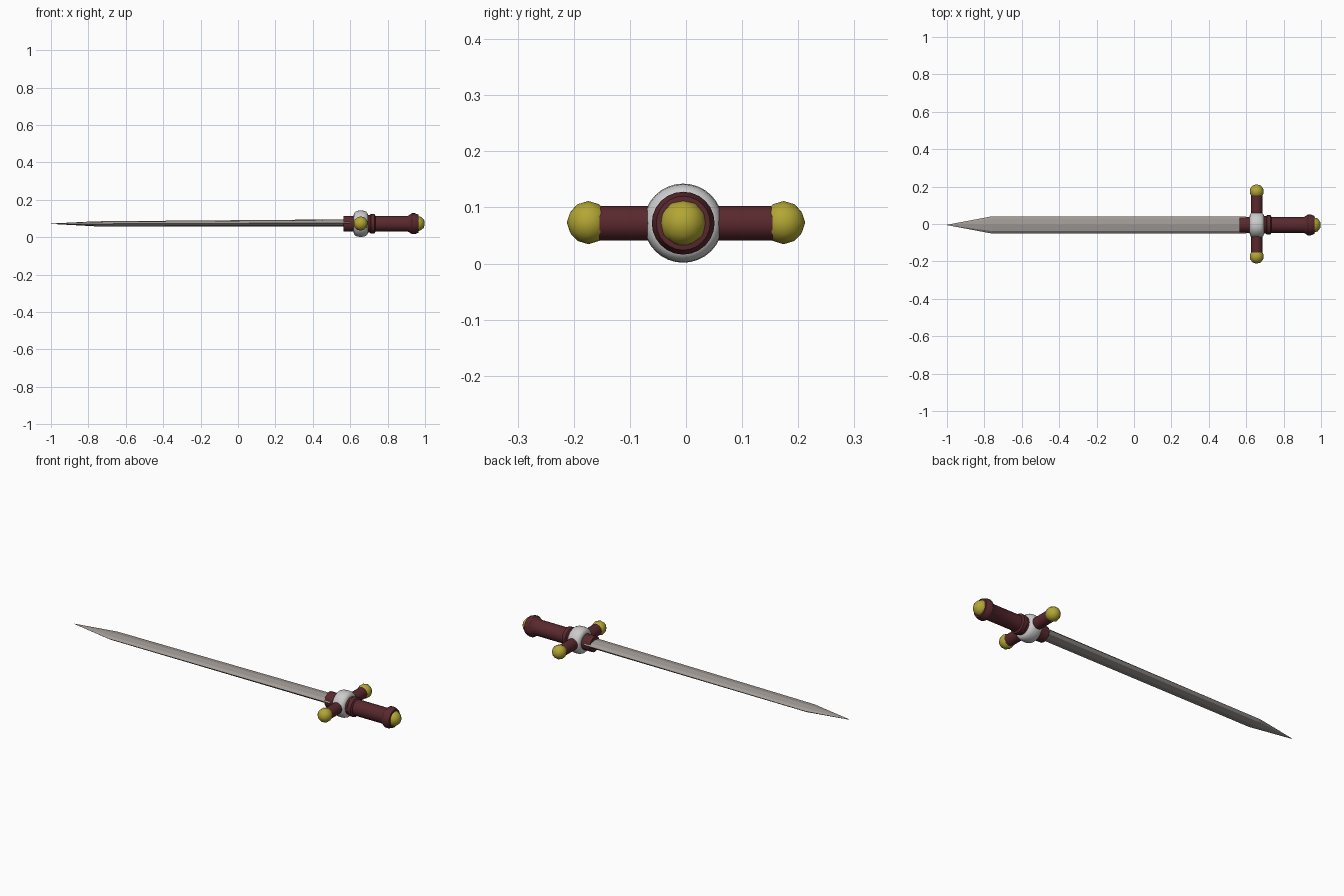
import bpy, bmesh, math
from mathutils import Matrix

if "Cube" in bpy.data.objects:
    bpy.data.objects.remove(bpy.data.objects["Cube"])

AXIS_Y, AXIS_Z = -0.005, 0.072


def material(name, rgb):
    m = bpy.data.materials.new(name)
    m.diffuse_color = (*rgb, 1)
    m.use_nodes = True
    m.node_tree.nodes["Principled BSDF"].inputs["Base Color"].default_value = m.diffuse_color
    return m


leather = material("dark_red", (0.10, 0.022, 0.027))
gold = material("gold", (0.45, 0.38, 0.035))
steel = material("steel", (0.36, 0.33, 0.31))
silver = material("silver", (0.62, 0.62, 0.62))


def finish(bm, name, mat, smooth=True):
    bmesh.ops.recalc_face_normals(bm, faces=bm.faces)
    me = bpy.data.meshes.new(name)
    bm.to_mesh(me)
    bm.free()
    me.materials.append(mat)
    ob = bpy.data.objects.new(name, me)
    bpy.context.collection.objects.link(ob)
    if smooth:
        bpy.ops.object.select_all(action='DESELECT')
        ob.select_set(True)
        bpy.context.view_layer.objects.active = ob
        bpy.ops.object.shade_smooth_by_angle(angle=math.radians(32))
    return ob


def loft(name, rings, mat, smooth=True):
    """Skin closed rings of points and cap both ends."""
    bm = bmesh.new()
    loops = [[bm.verts.new(p) for p in ring] for ring in rings]
    n = len(loops[0])
    for a, b in zip(loops, loops[1:]):
        for i in range(n):
            j = (i + 1) % n
            bm.faces.new((a[i], a[j], b[j], b[i]))
    bm.faces.new(loops[0])
    bm.faces.new(loops[-1])
    return finish(bm, name, mat, smooth)


def section(x, ry, rz, z=AXIS_Z, n=24):
    return [(x, AXIS_Y + ry * math.cos(t), z + rz * math.sin(t))
            for t in (2 * math.pi * i / n for i in range(n))]


def lathe(name, profile, mat, n=24):
    return loft(name, [section(x, r, r, n=n) for x, r in profile], mat)


def ball(name, loc, r, mat):
    bm = bmesh.new()
    bmesh.ops.create_icosphere(bm, subdivisions=2, radius=r,
                               matrix=Matrix.Translation(loc))
    return finish(bm, name, mat)


# Blade: flattened eight-sided section, slightly tapering, then the point
loft("blade", [section(0.60, 0.046, 0.019, 0.0765, 8),
               section(-0.76, 0.046, 0.0135, 0.0715, 8),
               section(-1.0, 0.001, 0.001, 0.072, 8)], steel, smooth=False)

# Sleeve around the blade root
lathe("blade_sleeve", [(0.564, 0.042), (0.64, 0.042)], leather)

# Rounded silver hub
lathe("hub", [(0.618, 0.045), (0.62, 0.056), (0.627, 0.064), (0.638, 0.069),
              (0.656, 0.0705), (0.674, 0.069), (0.686, 0.064),
              (0.693, 0.056), (0.695, 0.045)], silver, 32)

# Grip with stepped collar and flared pommel cup
lathe("grip", [(0.67, 0.047), (0.705, 0.047), (0.71, 0.052), (0.73, 0.052),
               (0.735, 0.042), (0.908, 0.042), (0.918, 0.048),
               (0.93, 0.056), (0.945, 0.056), (0.965, 0.048),
               (0.967, 0.03)], leather)
ball("pommel_ball", (0.958, AXIS_Y, AXIS_Z), 0.042, gold)

# Crossguard arms with gold end balls
for side, label in ((-1, "front"), (1, "back")):
    bm = bmesh.new()
    bmesh.ops.create_cone(
        bm, cap_ends=True, segments=16, radius1=0.031, radius2=0.031, depth=0.155,
        matrix=Matrix.Translation((0.656, side * 0.0775, AXIS_Z))
        @ Matrix.Rotation(math.pi / 2, 4, 'X'))
    finish(bm, "guard_arm_" + label, leather)
    ball("guard_ball_" + label, (0.656, side * 0.174, AXIS_Z + 0.001), 0.0385, gold)
